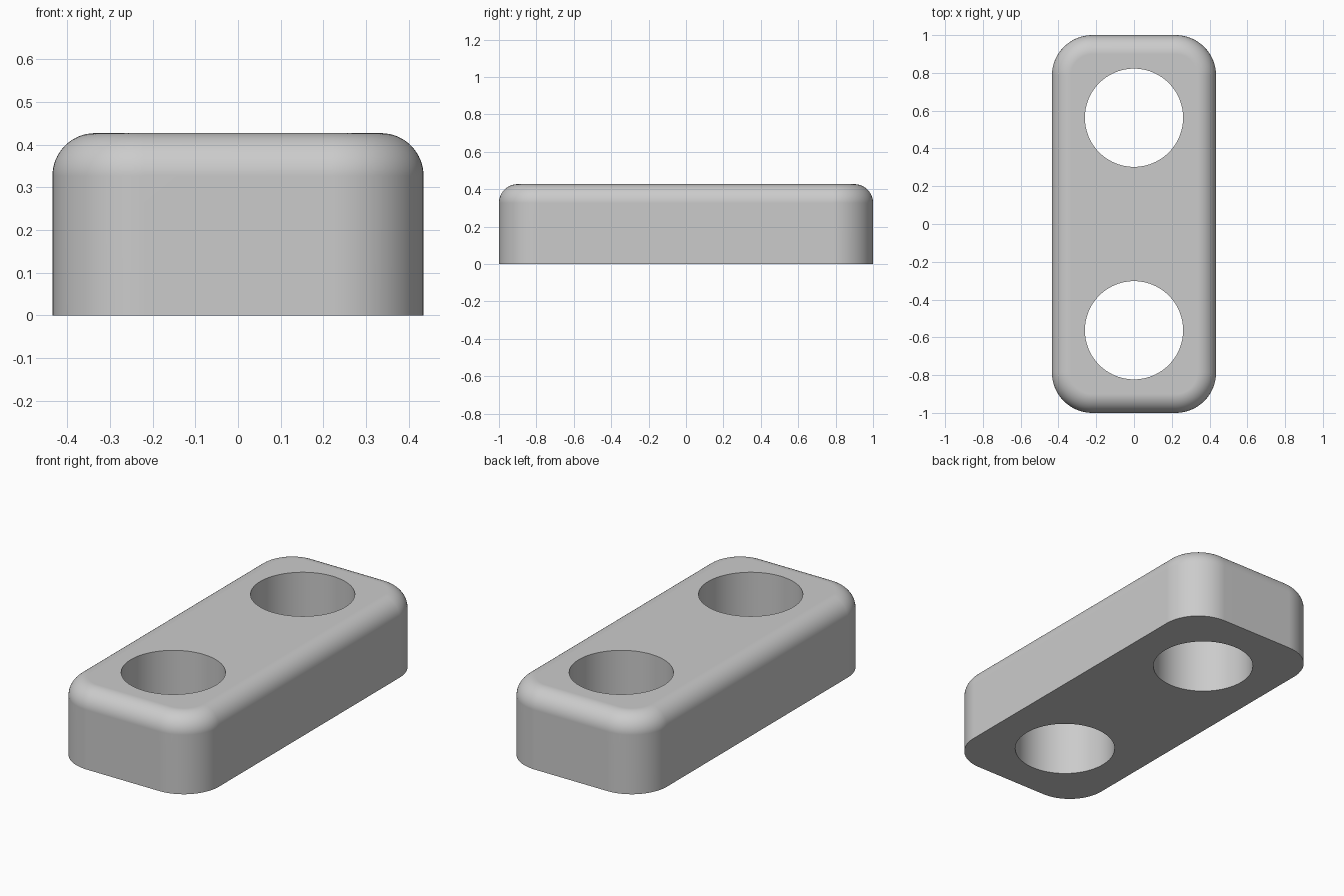
import bpy
import bmesh
from math import sin, cos, pi

HALF_X, HALF_Y, HEIGHT = 0.435, 1.0, 0.427
CORNER, FILLET = 0.215, 0.1
HOLE_Y, HOLE_R = 0.5625, 0.26
STEPS = 16

cube = bpy.data.objects.get("Cube")
if cube:
    bpy.data.objects.remove(cube, do_unlink=True)

# Single grey material
grey = bpy.data.materials.new("light grey")
grey.use_nodes = True
color = (0.6, 0.6, 0.6, 1)
grey.diffuse_color = color
grey.node_tree.nodes["Principled BSDF"].inputs["Base Color"].default_value = color


def rounded_ring(bm, inset, z):
    """Rounded rectangle of vertices, pulled in by inset."""
    radius = CORNER - inset
    verts = []
    for corner, (sx, sy) in enumerate([(1, 1), (-1, 1), (-1, -1), (1, -1)]):
        for i in range(STEPS + 1):
            a = (corner + i / STEPS) * pi / 2
            verts.append(bm.verts.new((sx * (HALF_X - CORNER) + radius * cos(a),
                                       sy * (HALF_Y - CORNER) + radius * sin(a), z)))
    return verts


# Block: straight walls with a rounded top rim
bm = bmesh.new()
rings = [rounded_ring(bm, 0, 0)]
for i in range(STEPS + 1):
    a = i / STEPS * pi / 2
    rings.append(rounded_ring(bm, FILLET * (1 - cos(a)), HEIGHT - FILLET + FILLET * sin(a)))
for low, high in zip(rings, rings[1:]):
    n = len(low)
    for i in range(n):
        j = (i + 1) % n
        bm.faces.new((low[i], low[j], high[j], high[i]))
bm.faces.new(rings[0][::-1])
bm.faces.new(rings[-1])
mesh = bpy.data.meshes.new("block")
bm.to_mesh(mesh)
bm.free()
block = bpy.data.objects.new("block", mesh)
bpy.context.collection.objects.link(block)
mesh.materials.append(grey)

# Two round through holes
for side in (-1, 1):
    bpy.ops.mesh.primitive_cylinder_add(vertices=96, radius=HOLE_R, depth=2,
                                        location=(0, side * HOLE_Y, 0))
    cutter = bpy.context.object
    cutter.name = "hole_cutter"
    cutter.hide_render = True
    cutter.data.materials.append(grey)
    bpy.ops.object.select_all(action='DESELECT')
    block.select_set(True)
    bpy.context.view_layer.objects.active = block
    cut = block.modifiers.new("hole", 'BOOLEAN')
    cut.operation = 'DIFFERENCE'
    cut.solver = 'EXACT'
    cut.object = cutter
    bpy.ops.object.modifier_apply(modifier=cut.name)
    bpy.data.objects.remove(cutter, do_unlink=True)

# Smooth shading with crisp hole and base edges
bpy.ops.object.shade_smooth_by_angle(angle=pi / 6)
normals = block.modifiers.new("flat_top_normals", 'WEIGHTED_NORMAL')
normals.keep_sharp = True
